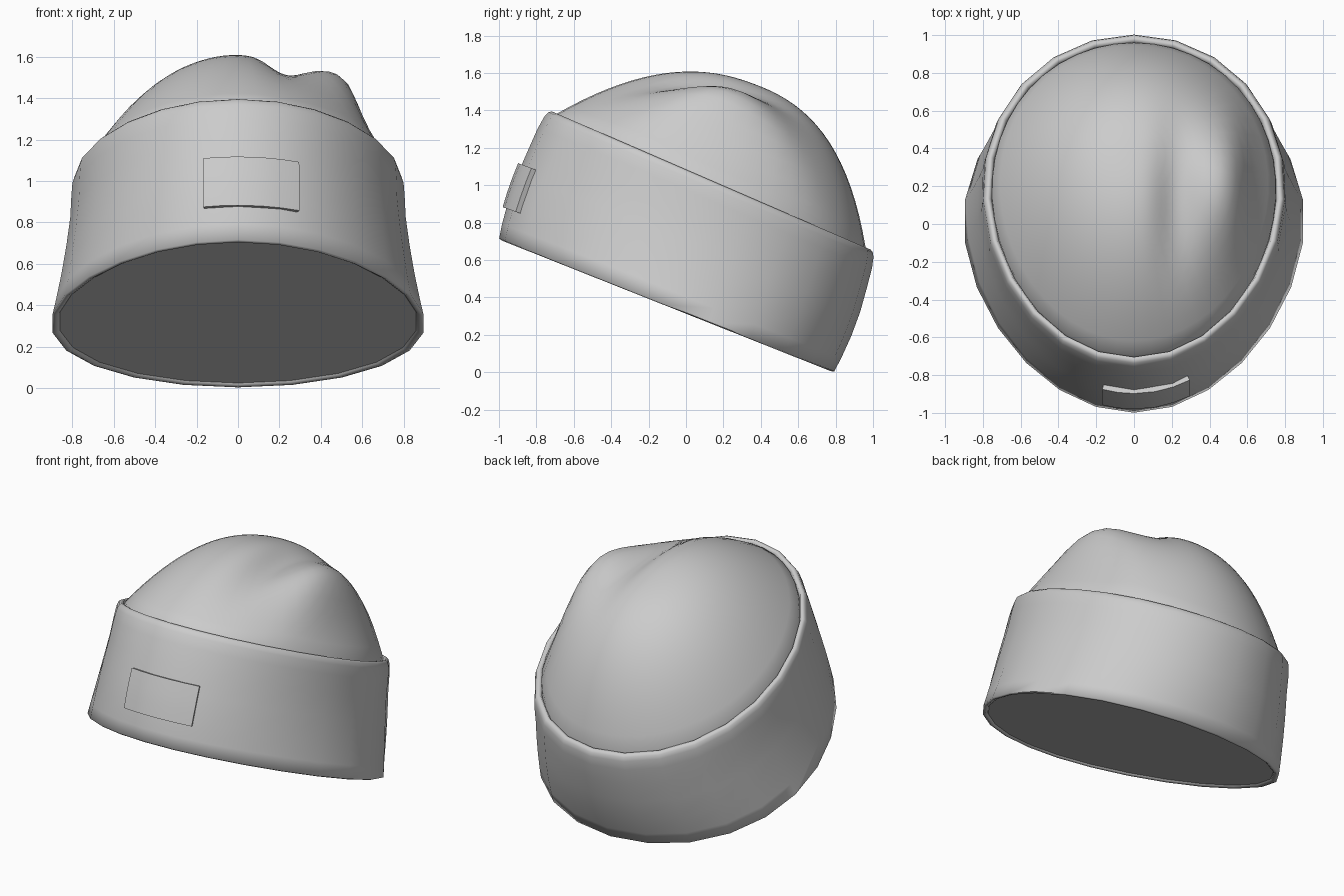
import bpy, bmesh, math
from mathutils import Vector

if "Cube" in bpy.data.objects:
    bpy.data.objects.remove(bpy.data.objects["Cube"])

grey = bpy.data.materials.new("knit grey")
grey.diffuse_color = (0.6, 0.6, 0.6, 1)
grey.use_nodes = True
grey.node_tree.nodes["Principled BSDF"].inputs["Base Color"].default_value = grey.diffuse_color


def band_point(deg, t, off=0.0):
    """Point on the tilted cuff: t = 0 at the lower rim, 1 at the upper rim."""
    c, s = math.cos(math.radians(deg)), math.sin(math.radians(deg))

    def ring(cx, cy, a, b, k, z0, y0, slope):
        x = cx + (a + off) * c * (1 + k * s)
        y = cy + (b + off) * s
        return Vector((x, y, z0 - (y - y0) * slope))

    low = ring(0, -0.105, 0.895, 0.895, 0.14, 0.71, -1.0, 0.397)
    top = ring(0, 0.135, 0.79, 0.865, 0.06, 1.40, -0.73, 0.4335)
    p = low.lerp(top, t)
    # front and back bulge out, the sides pull in a little
    bulge = 4 * t * (1 - t) if 0 < t < 1 else 0
    amount = bulge * (0.052 * s * s - 0.015)
    return p + Vector((c, s, 0)) * amount


def loft(name, rings, closed=True, apex=None, angle=50, thickness=0):
    bm = bmesh.new()
    rows = [[bm.verts.new(p) for p in r] for r in rings]
    n = len(rows[0])
    for a, b in zip(rows, rows[1:]):
        for i in range(n if closed else n - 1):
            j = (i + 1) % n
            bm.faces.new((a[i], a[j], b[j], b[i]))
    if apex is not None:
        tip = bm.verts.new(apex)
        for i in range(n):
            bm.faces.new((rows[-1][i], rows[-1][(i + 1) % n], tip))
    me = bpy.data.meshes.new(name)
    bm.to_mesh(me)
    bm.free()
    me.materials.append(grey)
    ob = bpy.data.objects.new(name, me)
    bpy.context.collection.objects.link(ob)
    bpy.context.view_layer.objects.active = ob
    ob.select_set(True)
    if thickness:
        mod = ob.modifiers.new("thickness", 'SOLIDIFY')
        mod.thickness = thickness
        mod.offset = -1
        bpy.ops.object.modifier_apply(modifier=mod.name)
    bpy.ops.object.shade_smooth_by_angle(angle=math.radians(angle))
    ob.select_set(False)
    return ob


# Folded cuff with rounded rims
profile = [(0.03, -0.037), (0.01, -0.03), (0, -0.015), (0.008, 0), (0.12, 0),
           (0.3, 0), (0.5, 0), (0.7, 0), (0.86, 0.006), (0.95, 0.006),
           (0.985, 0), (1, -0.012), (0.995, -0.028), (0.96, -0.04), (0.85, -0.05)]
N = 24
loft("folded_cuff", [[band_point(360 * i / N, t, off) for i in range(N)]
                     for t, off in profile], angle=80)

# Flat underside closing the opening just inside the lower rim
loft("underside", [[band_point(-360 * i / N, 0.02, -0.032) for i in range(N)]],
     apex=band_point(90, 0.02).lerp(band_point(-90, 0.02), 0.5))

# Crown: tilted dome rising from inside the cuff
M = 48
centre = Vector((0, 0.135, 1.025))
axis = Vector((0, 0.398, 0.917))


def slouch(p):
    """Soft fold on the right of the crown with a shallow dent beside it."""
    x, y, z = p
    width = 0.16 if x < 0.52 else 0.09
    z += 0.14 * math.exp(-((x - 0.52) / width) ** 2 - ((y - 0.24) / 0.38) ** 2)
    z -= 0.06 * math.exp(-((x - 0.22) / 0.1) ** 2 - ((y - 0.1) / 0.4) ** 2)
    return Vector((x, y, z))


rings = [[band_point(360 * i / M, t, -0.04) for i in range(M)] for t in (0.8, 0.9)]
steps = 18
for k in range(steps):
    s = 1 - k / steps
    ring = []
    for i in range(M):
        d = (band_point(360 * i / M, 1, -0.04) - centre) * s
        h = 0.565 * (1 - s ** 2.3) + 0.06 * d.y * (1 - s * s)
        ring.append(slouch(centre + d + axis * h))
    rings.append(ring)
loft("crown", rings, apex=slouch(centre + axis * 0.565), angle=60)

# Plain patch on the front of the cuff
loft("front_patch", [[band_point(a, t, 0.018) for a in (-102, -96, -90, -82, -75, -68.5)]
                     for t in (0.24, 0.35, 0.47, 0.58)],
     closed=False, angle=40, thickness=0.03)
